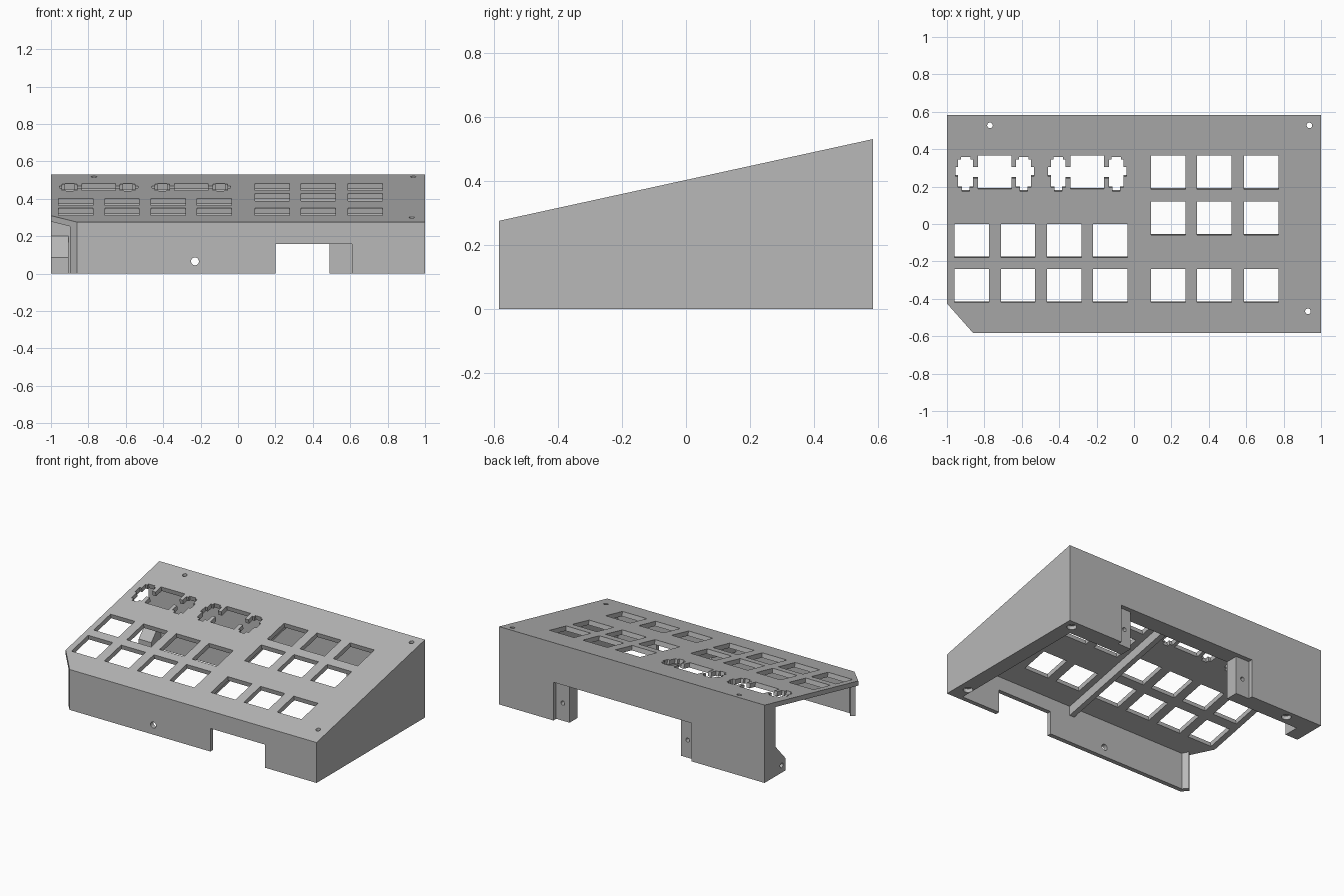
import bpy, bmesh
from math import cos, sin, pi
from mathutils import Vector

if "Cube" in bpy.data.objects:
    bpy.data.objects.remove(bpy.data.objects["Cube"])

grey = bpy.data.materials.new("plain grey")
grey.use_nodes = True
colour = (0.48, 0.48, 0.48, 1)
grey.diffuse_color = colour
grey.node_tree.nodes["Principled BSDF"].inputs["Base Color"].default_value = colour

D = 0.583            # half depth
SLOPE = 0.2185       # tilt of the top plate


def top(y):
    return 0.275 + SLOPE * (y + D)


def level(z):
    return lambda y: z


def below(d):
    return lambda y: top(y) - d


def rect(x0, x1, y0, y1):
    return [(x0, y0), (x1, y0), (x1, y1), (x0, y1)]


def slab(bm, plan, low, high, lean=0.0):
    """Prism over a plan outline between two heights that depend on y."""
    lower = [bm.verts.new((x, y + lean, low(y))) for x, y in plan]
    upper = [bm.verts.new((x, y - lean, high(y))) for x, y in plan]
    bm.faces.new(lower)
    bm.faces.new(upper)
    for i in range(len(plan)):
        j = (i + 1) % len(plan)
        bm.faces.new((lower[i], lower[j], upper[j], upper[i]))


def rod(bm, start, end, r0, r1, n=20):
    """Round cutter between two points."""
    a, b = Vector(start), Vector(end)
    turn = (b - a).to_track_quat("Z", "Y")
    rings = []
    for centre, r in ((a, r0), (b, r1)):
        rings.append([bm.verts.new(centre + turn @ Vector((r * cos(2 * pi * i / n), r * sin(2 * pi * i / n), 0)))
                      for i in range(n)])
    bm.faces.new(rings[0])
    bm.faces.new(rings[1])
    for i in range(n):
        j = (i + 1) % n
        bm.faces.new((rings[0][i], rings[0][j], rings[1][j], rings[1][i]))


def finish(name, bm):
    bmesh.ops.recalc_face_normals(bm, faces=bm.faces)
    mesh = bpy.data.meshes.new(name)
    bm.to_mesh(mesh)
    bm.free()
    mesh.materials.append(grey)
    obj = bpy.data.objects.new(name, mesh)
    bpy.context.collection.objects.link(obj)
    return obj


def cut(target, name, bm):
    """Subtract the cutter mesh and remove it afterwards."""
    tool = finish(name, bm)
    mod = target.modifiers.new(name, "BOOLEAN")
    mod.operation = "DIFFERENCE"
    mod.solver = "EXACT"
    mod.object = tool
    bpy.context.view_layer.objects.active = target
    bpy.ops.object.modifier_apply(modifier=mod.name)
    bpy.data.objects.remove(tool)


# Wedge-shaped shell with one clipped front corner
bm = bmesh.new()
slab(bm, [(-0.86, -D), (1, -D), (1, D), (-1, D), (-1, -0.425)], level(0), top)
case = finish("case_shell", bm)

# Hollow inside, open on one side, leaving a short return at the clipped corner
bm = bmesh.new()
slab(bm, [(-1.2, 0.465), (0.9, 0.465), (0.9, -0.553), (-0.845, -0.553),
          (-0.873, -0.52), (-0.925, -0.565), (-1.2, -0.565)], level(-0.1), below(0.032))
cut(case, "hollow", bm)

# Square key windows
bm = bmesh.new()
keys = [(x, y) for x in (-0.868, -0.62, -0.373, -0.127) for y in (-0.33, -0.09)]
keys += [(x, y) for x in (0.183, 0.43, 0.68) for y in (-0.33, 0.03, 0.275)]
LEAN = 0.06 * SLOPE
for x, y in keys:
    slab(bm, rect(x - 0.092, x + 0.092, y - 0.09, y + 0.09), below(0.06), below(-0.06), LEAN)

# Wide key windows with stabiliser slots, mirrored about their centre
half = [(0.09, 0.09), (0.09, 0.03), (0.115, 0.03), (0.115, 0.07), (0.13, 0.07), (0.13, 0.083),
        (0.18, 0.083), (0.18, 0.07), (0.195, 0.07), (0.195, 0.03), (0.21, 0.03), (0.21, -0.02),
        (0.195, -0.02), (0.195, -0.08), (0.175, -0.08), (0.175, -0.1), (0.135, -0.1),
        (0.135, -0.08), (0.115, -0.08), (0.115, -0.03), (0.09, -0.03), (0.09, -0.088)]
outline = half + [(-x, y) for x, y in reversed(half)]
for cx in (-0.745, -0.25):
    slab(bm, [(cx + x, 0.275 + y) for x, y in outline], below(0.06), below(-0.06), LEAN)
cut(case, "key_windows", bm)

# Cable notch in the front, stepped connector notch in the back
bm = bmesh.new()
slab(bm, rect(0.2, 0.61, -0.7, -0.5), level(-0.1), level(0.157))
slab(bm, [(-0.35, 0.4), (0.49, 0.4), (0.49, 0.553), (0.59, 0.553), (0.59, 0.7),
          (-0.45, 0.7), (-0.45, 0.553), (-0.35, 0.553)], level(-0.1), level(0.26))
cut(case, "notches", bm)

# Screw holes through the thick walls and small side holes
bm = bmesh.new()
screws = [(-0.77, 0.527), (0.938, 0.527), (0.93, -0.467)]
for x, y in screws:
    rod(bm, (x, y, -0.1), (x, y, 0.7), 0.015, 0.015)
rod(bm, (-0.23, -0.7, 0.065), (-0.23, -0.5, 0.065), 0.021, 0.021)
for x in (0.54, -0.4):
    rod(bm, (x, 0.6, 0.12), (x, 0.5, 0.12), 0.014, 0.014)
cut(case, "screw_holes", bm)

# Countersinks under the screw holes
bm = bmesh.new()
for x, y in screws:
    rod(bm, (x, y, -0.01), (x, y, 0.025), 0.03, 0.03)
cut(case, "countersinks", bm)

# Sloped foot at the open side
bm = bmesh.new()
slab(bm, rect(-1, -0.905, 0.36, 0.465), level(0), lambda y: 0.085 + (y - 0.36) * 1.1)
foot = finish("side_foot", bm)
bm = bmesh.new()
rod(bm, (-1.1, 0.4, 0.05), (-0.94, 0.4, 0.05), 0.016, 0.016)
cut(foot, "foot_hole", bm)

# Stiffening rib under the plate
bm = bmesh.new()
slab(bm, rect(0.012, 0.048, -0.554, 0.466), below(0.095), below(0.031))
finish("plate_rib", bm)
